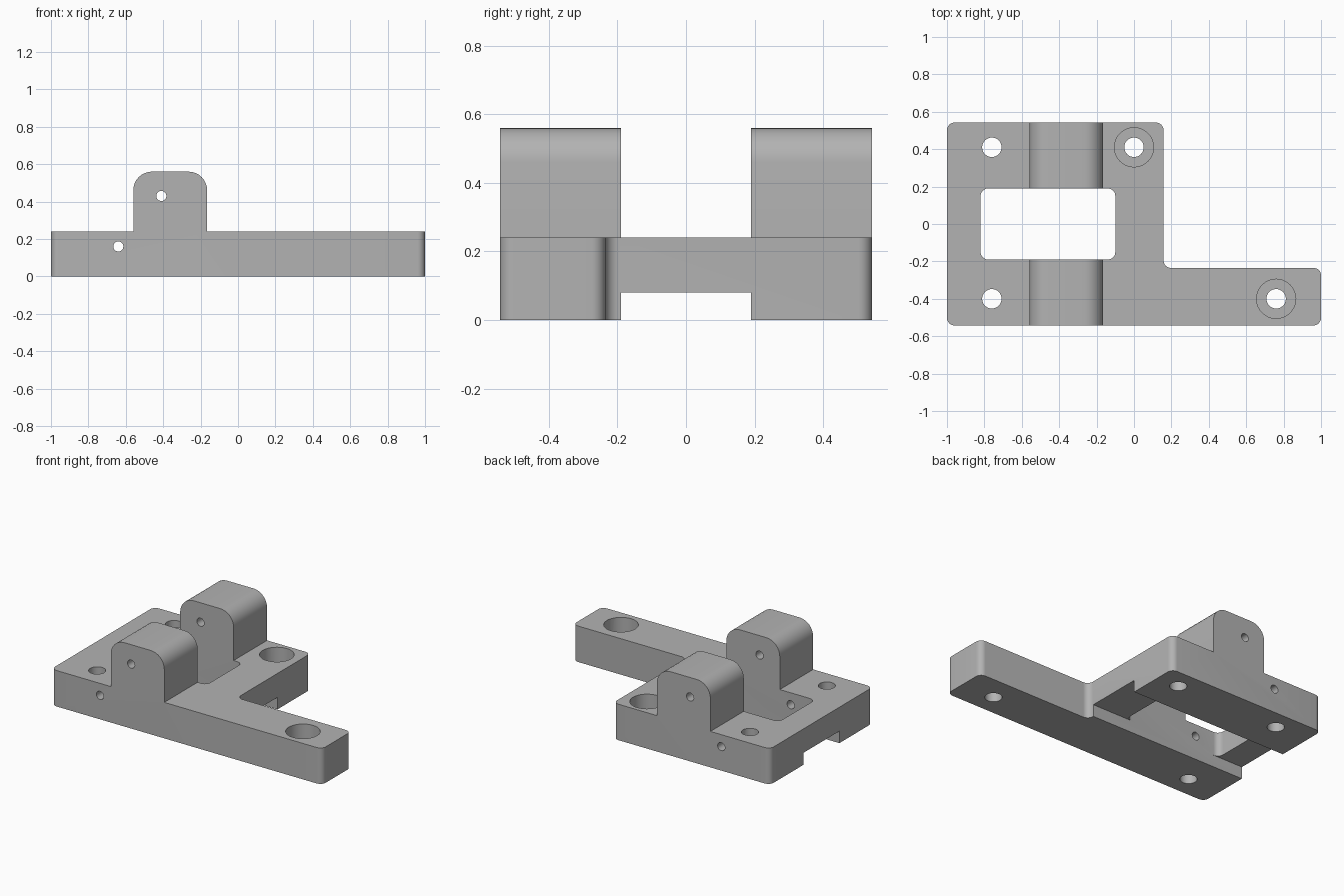
import bpy, bmesh, math
from mathutils import Vector, Matrix

if "Cube" in bpy.data.objects:
    bpy.data.objects.remove(bpy.data.objects["Cube"], do_unlink=True)

HALF_Y = 0.542      # half depth of the plate
GAP = 0.19          # half width of the window and the underside channel
TOP = 0.24          # plate thickness

grey = bpy.data.materials.new("machined grey")
grey.use_nodes = True
colour = (0.45, 0.45, 0.45, 1)
grey.diffuse_color = colour
grey.node_tree.nodes["Principled BSDF"].inputs["Base Color"].default_value = colour


def rounded(corners, steps=8):
    """Outline from (x, y, radius) corners, filleting each one."""
    out = []
    for i, (x, y, r) in enumerate(corners):
        p = Vector((x, y))
        a = (Vector(corners[i - 1][:2]) - p).normalized()
        b = (Vector(corners[(i + 1) % len(corners)][:2]) - p).normalized()
        if r == 0:
            out.append(p)
            continue
        # All corners are square, so the fillet centre lies on both offsets
        centre = p + (a + b) * r
        for k in range(steps + 1):
            t = k / steps * math.pi / 2
            out.append(centre - b * r * math.cos(t) - a * r * math.sin(t))
    return out


def prism(name, outline, low, high, along="Z"):
    """Extrude an outline along z, or an x-z outline along y."""
    bm = bmesh.new()
    if along == "Z":
        verts = [bm.verts.new((p.x, p.y, low)) for p in outline]
    else:
        verts = [bm.verts.new((p.x, low, p.y)) for p in outline]
    face = bm.faces.new(verts)
    new = bmesh.ops.extrude_face_region(bm, geom=[face])["geom"]
    shift = Vector((0, 0, high - low)) if along == "Z" else Vector((0, high - low, 0))
    bmesh.ops.translate(bm, vec=shift, verts=[v for v in new if isinstance(v, bmesh.types.BMVert)])
    bmesh.ops.recalc_face_normals(bm, faces=bm.faces)
    mesh = bpy.data.meshes.new(name)
    bm.to_mesh(mesh)
    bm.free()
    mesh.materials.append(grey)
    obj = bpy.data.objects.new(name, mesh)
    bpy.context.collection.objects.link(obj)
    return obj


def circle(x, y, r, n=32):
    return [Vector((x + r * math.cos(k * math.tau / n), y + r * math.sin(k * math.tau / n)))
            for k in range(n)]


def box(x0, x1, y0, y1, r=0):
    return rounded([(x0, y0, r), (x1, y0, r), (x1, y1, r), (x0, y1, r)])


def combine(target, tool, operation="DIFFERENCE"):
    mod = target.modifiers.new(tool.name, "BOOLEAN")
    mod.operation, mod.solver, mod.object = operation, "EXACT", tool
    bpy.context.view_layer.objects.active = target
    bpy.ops.object.modifier_apply(modifier=mod.name)
    bpy.data.objects.remove(tool, do_unlink=True)


# Plan outline: square plate with an arm reaching out along the front
R = 0.04
plan = rounded([(-1, -HALF_Y, R), (1, -HALF_Y, R), (1, -0.235, R),
                (0.158, -0.235, R), (0.158, HALF_Y, R), (-1, HALF_Y, R)])
bracket = prism("bracket", plan, 0, 0.8)

# Side profile: flat plate with the round-shouldered lug
side = rounded([(-1.2, -0.1, 0), (1.2, -0.1, 0), (1.2, TOP, 0), (-0.165, TOP, 0),
                (-0.165, 0.56, 0.1), (-0.56, 0.56, 0.1), (-0.56, TOP, 0), (-1.2, TOP, 0)])
combine(bracket, prism("side_profile", side, -1, 1, "Y"), "INTERSECT")

# Window, which also splits the lug in two, and the channel underneath
combine(bracket, prism("window", box(-0.82, -0.1, -GAP, GAP, R), -0.2, 1))
combine(bracket, prism("channel", box(-1.2, 1.2, -GAP, GAP), -0.2, 0.08))

# Screw holes through the plate, two of them counterbored
for x, y, bored in [(-0.76, 0.41, False), (-0.76, -0.4, False),
                    (0, 0.41, True), (0.76, -0.4, True)]:
    combine(bracket, prism("screw_hole", circle(x, y, 0.052), -0.2, 1))
    if bored:
        combine(bracket, prism("counterbore", circle(x, y, 0.105), 0.1, 1))

# Pin holes from front to back through lugs and plate
for x, z in [(-0.41, 0.43), (-0.64, 0.16)]:
    combine(bracket, prism("pin_hole", circle(x, z, 0.027, 24), -1, 1, "Y"))

bpy.ops.object.select_all(action="DESELECT")
bracket.select_set(True)
bpy.context.view_layer.objects.active = bracket
bpy.ops.object.shade_smooth_by_angle(angle=math.radians(30))
